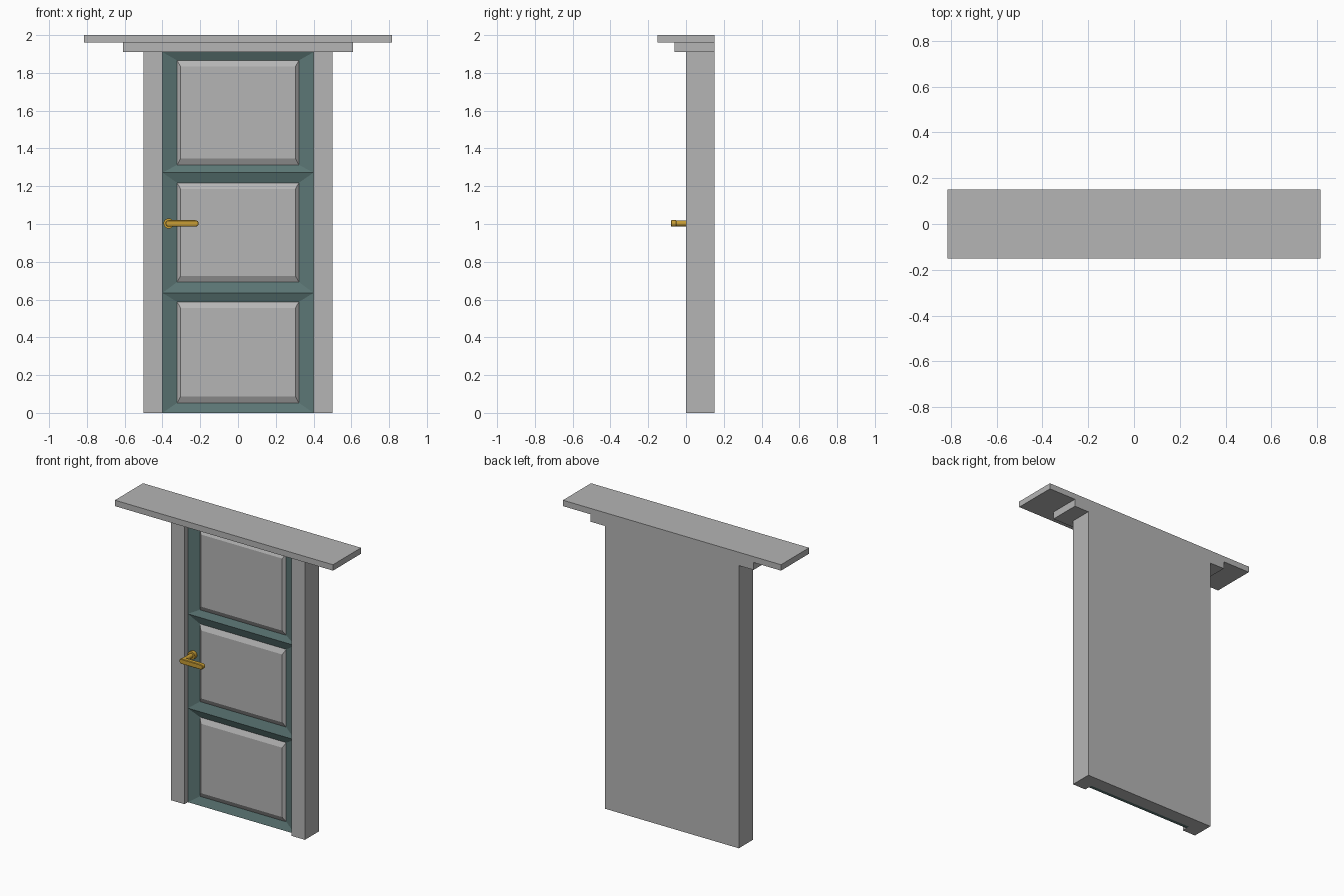
import bpy, bmesh, math

if "Cube" in bpy.data.objects:
    bpy.data.objects.remove(bpy.data.objects["Cube"])


def material(name, rgb):
    m = bpy.data.materials.new(name)
    m.diffuse_color = (*rgb, 1)
    m.use_nodes = True
    m.node_tree.nodes["Principled BSDF"].inputs["Base Color"].default_value = m.diffuse_color
    return m


GREY = material("stone_grey", (0.46, 0.46, 0.46))
TEAL = material("muted_teal", (0.105, 0.18, 0.175))
GOLD = material("brass_gold", (0.58, 0.34, 0.035))


def finish(name, bm, mats):
    bmesh.ops.recalc_face_normals(bm, faces=bm.faces)
    me = bpy.data.meshes.new(name)
    bm.to_mesh(me)
    bm.free()
    for m in mats:
        me.materials.append(m)
    ob = bpy.data.objects.new(name, me)
    bpy.context.collection.objects.link(ob)
    return ob


def box(name, x0, x1, y0, y1, z0, z1, mat):
    bm = bmesh.new()
    bmesh.ops.create_cube(bm, size=1)
    for v in bm.verts:
        v.co = (x0 + (v.co.x + .5) * (x1 - x0),
                y0 + (v.co.y + .5) * (y1 - y0),
                z0 + (v.co.z + .5) * (z1 - z0))
    return finish(name, bm, [mat])


def prism(name, outline, y0, y1, mat, bevel=0):
    # extrude an x-z outline along y
    bm = bmesh.new()
    f = bm.faces.new([bm.verts.new((x, y0, z)) for x, z in outline])
    r = bmesh.ops.extrude_face_region(bm, geom=[f])
    for v in r["geom"]:
        if isinstance(v, bmesh.types.BMVert):
            v.co.y = y1
    ob = finish(name, bm, [mat])
    if bevel:
        b = ob.modifiers.new("soft_edge", "BEVEL")
        b.width, b.segments = bevel, 1
        b.limit_method, b.angle_limit = "ANGLE", math.radians(60)
    return ob


def arc(cx, cz, r, a0, a1, n):
    return [(cx + r * math.cos(math.radians(a0 + (a1 - a0) * i / n)),
             cz + r * math.sin(math.radians(a0 + (a1 - a0) * i / n)))
            for i in range(n + 1)]


# Frame: back wall, two posts, stepped lintel
H = 1.91
box("door_backing", -.4, .4, .06, .15, 0, H, GREY)
for side, s in (("left", -1), ("right", 1)):
    a, b = sorted((s * .4, s * .5))
    box(side + "_post", a, b, 0, .15, 0, H, GREY)
box("lower_lintel", -.61, .61, -.06, .15, H, 1.96, GREY)
box("top_cornice", -.815, .815, -.15, .15, 1.96, 2.0, GREY)

# Door leaf: three cells, each a sloped teal surround and a raised grey panel
cells = [("bottom", 0, .635, .053, .588),
         ("middle", .635, 1.272, .693, 1.218),
         ("top", 1.272, H, 1.313, 1.866)]
for name, z0, z1, p0, p1 in cells:
    rings = [(.4, z0, z1, .06), (.4, z0, z1, .036), (.322, p0, p1, .055),
             (.304, p0 + .033, p1 - .033, .038)]
    bm = bmesh.new()
    loops = [[bm.verts.new(c) for c in ((-w, y, a), (w, y, a), (w, y, b), (-w, y, b))]
             for w, a, b, y in rings]
    for k in range(3):
        for i in range(4):
            j = (i + 1) % 4
            f = bm.faces.new((loops[k][i], loops[k][j], loops[k + 1][j], loops[k + 1][i]))
            f.material_index = 1 if k == 2 else 0
    bm.faces.new(loops[3]).material_index = 1
    bm.faces.new(loops[0][::-1])
    finish(name + "_door_panel", bm, [TEAL, GREY])

# Handle: rose, spindle and lever
HX, HZ = -.367, 1.003
prism("handle_rose", arc(HX, HZ, .027, 0, 345, 23), .025, .056, GOLD)
prism("handle_spindle", arc(HX, HZ, .015, 0, 345, 23), -.055, .03, GOLD)
prism("handle_lever", arc(HX, HZ, .017, 90, 270, 10) + arc(-.225, HZ, .017, -90, 90, 10),
      -.08, -.05, GOLD, .003)
